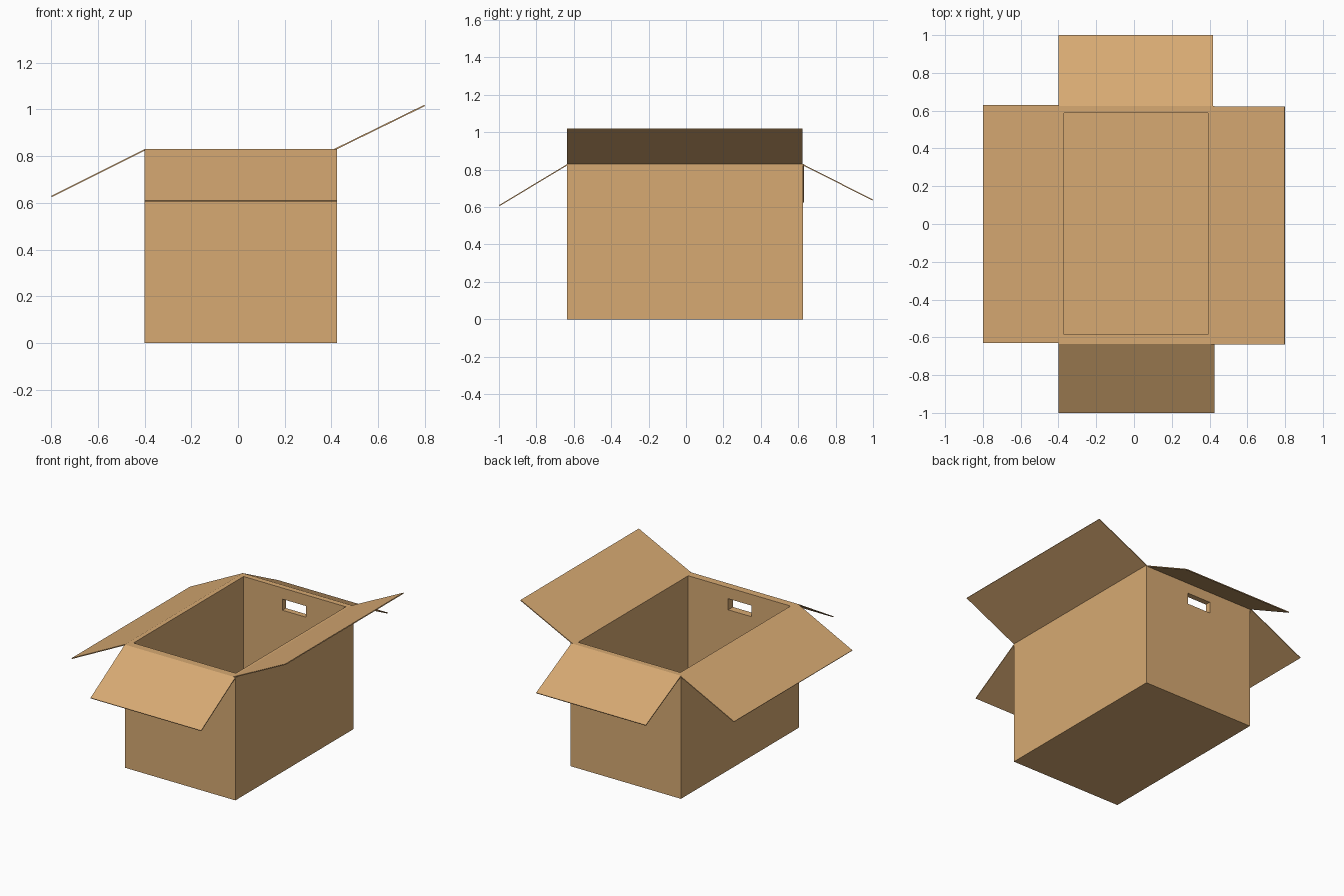
import bpy
import bmesh
from mathutils import Vector

if "Cube" in bpy.data.objects:
    bpy.data.objects.remove(bpy.data.objects["Cube"])

card = bpy.data.materials.new("cardboard")
card.diffuse_color = (0.68, 0.40, 0.17, 1)
card.use_nodes = True
card.node_tree.nodes["Principled BSDF"].inputs["Base Color"].default_value = card.diffuse_color


def add_object(name, bm):
    bmesh.ops.recalc_face_normals(bm, faces=bm.faces)
    mesh = bpy.data.meshes.new(name)
    bm.to_mesh(mesh)
    bm.free()
    mesh.materials.append(card)
    obj = bpy.data.objects.new(name, mesh)
    bpy.context.collection.objects.link(obj)
    return obj


def block(name, lo, hi):
    """Axis-aligned block between two corners."""
    lo, hi = Vector(lo), Vector(hi)
    bm = bmesh.new()
    bmesh.ops.create_cube(bm, size=1)
    bmesh.ops.scale(bm, vec=hi - lo, verts=bm.verts)
    bmesh.ops.translate(bm, vec=(lo + hi) / 2, verts=bm.verts)
    return add_object(name, bm)


def flap(name, root_a, root_b, reach, thickness=0.006):
    """Thin sheet hinged on the edge root_a-root_b, extending by reach."""
    a, b, r = Vector(root_a), Vector(root_b), Vector(reach)
    down = (b - a).cross(r).normalized() * thickness
    if down.z > 0:
        down = -down
    bm = bmesh.new()
    top = [bm.verts.new(p) for p in (a, b, b + r, a + r)]
    face = bm.faces.new(top)
    out = bmesh.ops.extrude_face_region(bm, geom=[face], use_keep_orig=True)
    verts = [g for g in out["geom"] if isinstance(g, bmesh.types.BMVert)]
    bmesh.ops.translate(bm, vec=down, verts=verts)
    return add_object(name, bm)


# Box body, hollowed out, with a hand hole through front and back walls
X0, X1, Y0, Y1, H = -0.40, 0.425, -0.635, 0.625, 0.83
body = block("box_body", (X0, Y0, 0), (X1, Y1, H))
cutters = [
    block("cavity_cutter", (-0.37, -0.585, 0.04), (0.393, 0.588, 1.0)),
    block("hand_hole_cutter", (-0.08, -0.9, 0.68), (0.095, 0.9, 0.755)),
]
for cutter in cutters:
    cutter.hide_render = True
    cutter.hide_set(True)
    mod = body.modifiers.new(cutter.name, "BOOLEAN")
    mod.operation = "DIFFERENCE"
    mod.solver = "EXACT"
    mod.object = cutter

# Four open flaps: left, front and back droop, right one is raised
flap("left_flap", (X0, -0.63, H), (X0, 0.63, H), (-0.40, 0, -0.20))
flap("right_flap", (0.41, -0.637, H), (0.41, 0.622, H), (0.388, 0, 0.19))
flap("front_flap", (X0, Y0, H), (X1, Y0, H), (0, -0.365, -0.22))
flap("back_flap", (X0, Y1, H), (0.418, Y1, H), (0, 0.375, -0.19))
